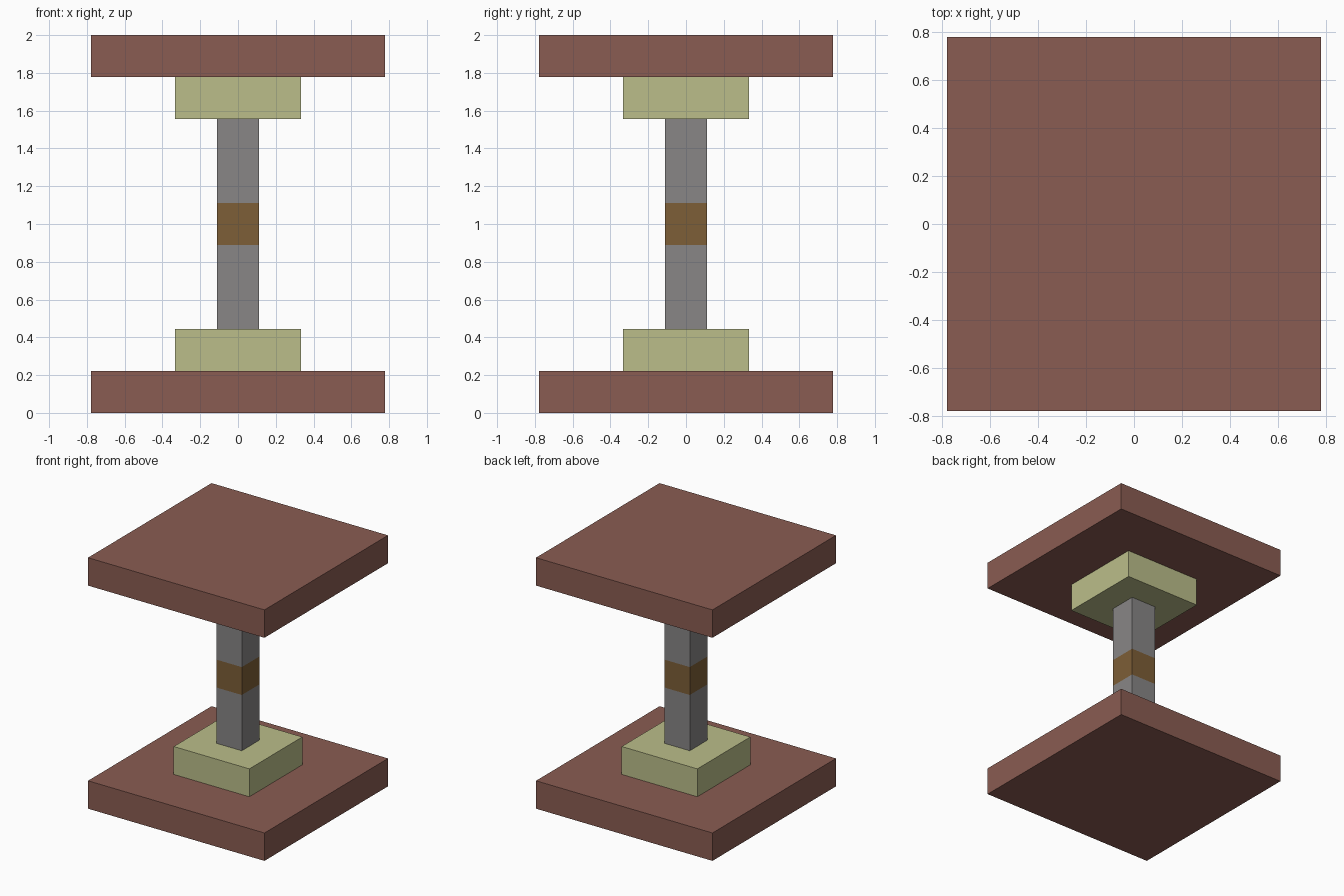
import bpy
import bmesh
from mathutils import Matrix

if "Cube" in bpy.data.objects:
    bpy.data.objects.remove(bpy.data.objects["Cube"], do_unlink=True)

U = 2 / 9  # one block: the model is nine blocks tall


def make_material(name, rgb):
    mat = bpy.data.materials.new(name)
    mat.use_nodes = True
    color = (*rgb, 1)
    mat.diffuse_color = color
    mat.node_tree.nodes["Principled BSDF"].inputs["Base Color"].default_value = color
    return mat


red_brown = make_material("red brown", (0.254, 0.107, 0.084))
pale_green = make_material("pale green", (0.497, 0.515, 0.254))
grey = make_material("grey", (0.246, 0.238, 0.238))
bronze = make_material("bronze", (0.205, 0.112, 0.038))


def block(name, width, bottom, top, mat):
    """Square block centred on the z axis, sized in block units."""
    bm = bmesh.new()
    size = Matrix.Diagonal((width * U, width * U, (top - bottom) * U, 1))
    place = Matrix.Translation((0, 0, (bottom + top) / 2 * U))
    bmesh.ops.create_cube(bm, size=1, matrix=place @ size)
    mesh = bpy.data.meshes.new(name)
    bm.to_mesh(mesh)
    bm.free()
    mesh.materials.append(mat)
    obj = bpy.data.objects.new(name, mesh)
    bpy.context.collection.objects.link(obj)


# Slab, collar and column half, repeated upside down for the upper end
for name, width, low, high, mat in (
    ("slab", 7, 0, 1, red_brown),
    ("collar", 3, 1, 2, pale_green),
    ("column", 1, 2, 4, grey),
):
    block("lower_" + name, width, low, high, mat)
    block("upper_" + name, width, 9 - high, 9 - low, mat)

# Band around the middle of the column
block("column_band", 1, 4, 5, bronze)
